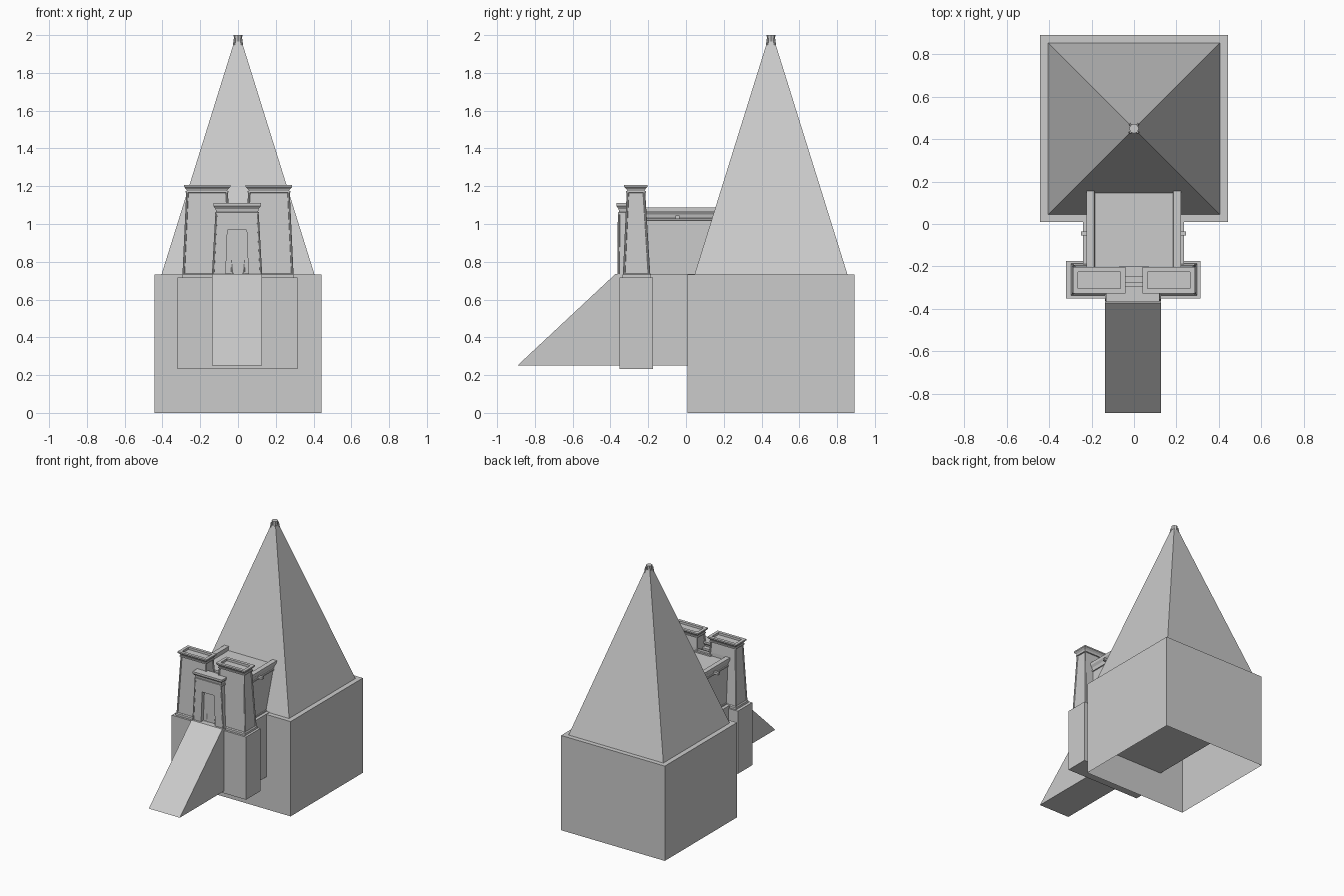
import bpy, bmesh, math
from mathutils import Vector

if "Cube" in bpy.data.objects:
    bpy.data.objects.remove(bpy.data.objects["Cube"])


def make(name, bm):
    bmesh.ops.recalc_face_normals(bm, faces=bm.faces[:])
    me = bpy.data.meshes.new(name)
    bm.to_mesh(me)
    bm.free()
    ob = bpy.data.objects.new(name, me)
    bpy.context.collection.objects.link(ob)
    return ob


def loft(name, rings, bottom=True):
    """Stack of rectangles (x0, x1, y0, y1, z) skinned together."""
    bm = bmesh.new()
    loops = [[bm.verts.new(p) for p in
              ((a, c, z), (b, c, z), (b, d, z), (a, d, z))]
             for a, b, c, d, z in rings]
    for lo, hi in zip(loops, loops[1:]):
        for i in range(4):
            j = (i + 1) % 4
            bm.faces.new((lo[i], lo[j], hi[j], hi[i]))
    bm.faces.new(loops[-1])
    if bottom:
        bm.faces.new(loops[0])
    return make(name, bm)


def box(name, x0, x1, y0, y1, z0, z1, bottom=True):
    return loft(name, [(x0, x1, y0, y1, z0), (x0, x1, y0, y1, z1)], bottom)


def extrude(name, pts, vec):
    bm = bmesh.new()
    f = bm.faces.new([bm.verts.new(p) for p in pts])
    g = bmesh.ops.extrude_face_region(bm, geom=[f])["geom"]
    bmesh.ops.translate(bm, vec=vec, verts=[v for v in g if isinstance(v, bmesh.types.BMVert)])
    if f.is_valid and len(bm.faces) == len(pts) + 1:
        bm.faces.new([v for v in f.verts])
    return make(name, bm)


def rod(name, p, q, r, r2=None, n=8):
    p, q = Vector(p), Vector(q)
    bm = bmesh.new()
    bmesh.ops.create_cone(bm, cap_ends=True, segments=n, radius1=r,
                          radius2=r if r2 is None else r2, depth=(q - p).length)
    bm.transform((q - p).to_track_quat('Z', 'Y').to_matrix().to_4x4())
    bmesh.ops.translate(bm, vec=(p + q) / 2, verts=bm.verts[:])
    return make(name, bm)


def grow(r, d, z):
    return (r[0] - d, r[1] + d, r[2] - d, r[3] + d, z)


# Hollow podium, open underneath
box("podium", -.443, .443, .009, .891, 0, .732, bottom=False)

# Pyramid with finial
CY = .45
def square(h, z):
    return (-h, h, CY - h, CY + h, z)
loft("pyramid", [square(.405, .732), square(.031, 1.93), square(.02, 1.965)], bottom=False)
rod("finial", (0, CY, 1.95), (0, CY, 2.0), .019, .023)
for sx in (-1, 1):
    for sy in (-1, 1):
        rod("finial_corner", (sx * .021, CY + sy * .021, 1.94),
            (sx * .017, CY + sy * .017, 1.985), .007, .005, 6)

# Foundations below the temple
box("hall_foundation", -.24, .236, -.2, .7, .25, .735)
loft("pylon_foundation", [(-.32, .315, -.352, -.175, .232), (-.32, .315, -.352, -.175, .716)])

# Ramp up to the gate
extrude("ramp", [(-.137, -.893, .25), (-.137, -.374, .735),
                 (-.137, -.2, .735), (-.137, -.2, .25)], (.265, 0, 0))

# Pair of pylon towers
for s in (-1, 1):
    def R(a, b, c, d):
        return (min(s * a, s * b), max(s * a, s * b), c, d)
    lo, hi = R(.03, .288, -.328, -.195), R(.06, .268, -.308, -.222)
    loft("tower_plinth", [grow(lo, .009, .71), grow(lo, .009, .732), grow(lo, .002, .738)])
    # Battered body, flared cornice, sunken roof
    loft("tower", [lo + (.73,), hi + (1.165,), grow(hi, .009, 1.166), grow(hi, .009, 1.175),
                   grow(hi, .003, 1.176), grow(hi, .007, 1.185), grow(hi, .019, 1.197),
                   grow(hi, .019, 1.207), grow(hi, -.004, 1.207), grow(hi, -.004, 1.19)])
    for i in (0, 1):
        for j in (2, 3):
            rod("tower_corner_roll", (lo[i], lo[j], .735), (hi[i], hi[j], 1.17), .006)

# Central gate with doorway
GX = -.005
prof = [(-.128, .732), (-.109, 1.055), (.109, 1.055), (.128, .732),
        (.06, .732), (.051, .967), (-.051, .967), (-.06, .732)]
extrude("gate_frame", [(GX + x, -.358, z) for x, z in prof], (0, .045, 0))
box("door_panel", GX - .1, GX + .1, -.33, -.3, .732, 1.04)
g = (GX - .109, GX + .109, -.352, -.31)
loft("gate_cornice", [grow(g, .007, 1.05), grow(g, .007, 1.062), grow(g, .002, 1.063),
                      grow(g, .005, 1.08), grow(g, .017, 1.095), grow(g, .017, 1.11)])
for s in (-1, 1):
    rod("gate_corner_roll", (GX + s * .127, -.358, .735), (GX + s * .109, -.355, 1.055), .006)

# Stepped bridge between the towers
for y0, y1, z in ((-.32, -.275, 1.07), (-.28, -.245, 1.05), (-.25, -.2, 1.07)):
    box("bridge", -.07, .07, y0, y1, .73, z)

# Rear hall with cornice, parapet and sunken roof, running into the pyramid
h = (-.208, .206, -.215, .3)
def wide(d, z):
    return (h[0] - d, h[1] + d, h[2], h[3], z)
loft("hall", [wide(.006, .73), wide(.006, .745), wide(0, .746), wide(0, 1.018), wide(.007, 1.02),
              wide(.007, 1.03), wide(.001, 1.031), wide(.005, 1.05), wide(.017, 1.068),
              wide(.017, 1.088), wide(-.02, 1.088), wide(-.023, 1.06)])
for s in (-1, 1):
    box("water_spout", s * .225 - .025, s * .225 + .02, -.055, -.035, 1.027, 1.045)
